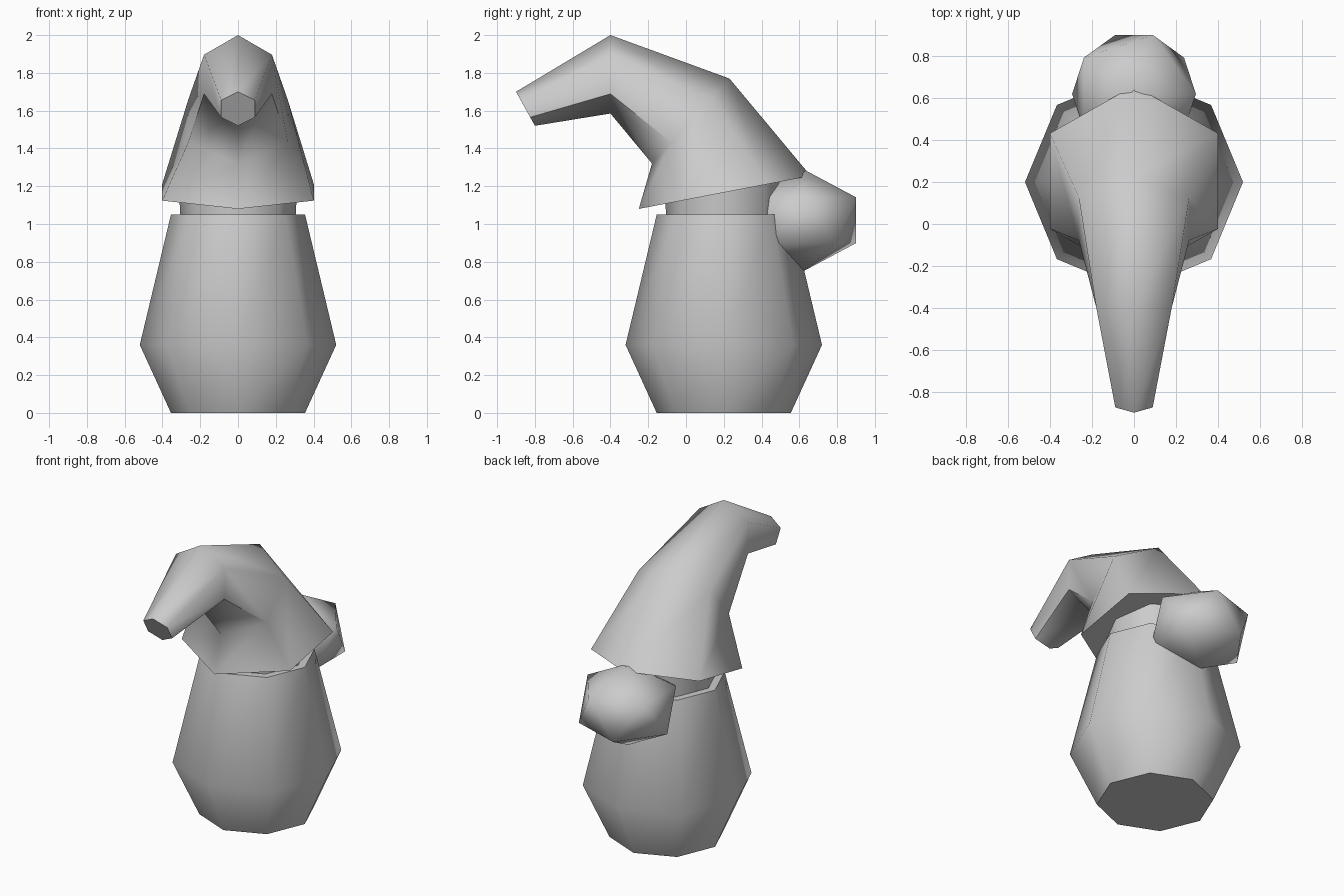
import bpy, math
from mathutils import Vector

if "Cube" in bpy.data.objects:
    bpy.data.objects.remove(bpy.data.objects["Cube"])


def smooth(ob):
    bpy.ops.object.select_all(action='DESELECT')
    ob.select_set(True)
    bpy.context.view_layer.objects.active = ob
    bpy.ops.object.shade_smooth_by_angle(angle=math.radians(60))


def loft(name, rings, sides):
    """Each ring is (front y, front z, back y, back z); x stays symmetric."""
    verts, faces = [], []
    for fy, fz, by, bz in rings:
        front, back = Vector((0, fy, fz)), Vector((0, by, bz))
        mid, half = (front + back) / 2, (back - front) / 2
        for i in range(sides):
            a = 2 * math.pi * i / sides
            verts.append(mid + half * math.cos(a)
                         - Vector((half.length * math.sin(a), 0, 0)))
    for r in range(len(rings) - 1):
        for i in range(sides):
            j = (i + 1) % sides
            a, b = r * sides, (r + 1) * sides
            faces.append((a + i, a + j, b + j, b + i))
    faces.append(tuple(reversed(range(sides))))
    faces.append(tuple(range((len(rings) - 1) * sides, len(rings) * sides)))
    mesh = bpy.data.meshes.new(name)
    mesh.from_pydata(verts, [], faces)
    mesh.update()
    ob = bpy.data.objects.new(name, mesh)
    bpy.context.collection.objects.link(ob)
    smooth(ob)
    return ob


def level(z, r, y=0.2):
    return (y - r, z, y + r, z)


# Barrel-shaped body and the neck inside the hat
loft("body", [level(0, 0.355), level(0.36, 0.52), level(1.05, 0.355)], 8)
loft("neck", [level(1.04, 0.305), level(1.22, 0.315)], 8)

# Six-sided drooping hat
loft("hat", [(-0.25, 1.08, 0.66, 1.255),
             (-0.18, 1.32, 0.23, 1.77),
             (-0.40, 1.585, -0.40, 2.0),
             (-0.80, 1.52, -0.90, 1.70)], 6)

# Squashed low-poly ball on the back
bpy.ops.mesh.primitive_ico_sphere_add(subdivisions=1, radius=0.33,
                                      location=(0, 0.62, 1.02))
ball = bpy.context.object
ball.name = "ball"
ball.scale = (1, 1, 0.82)
smooth(ball)
